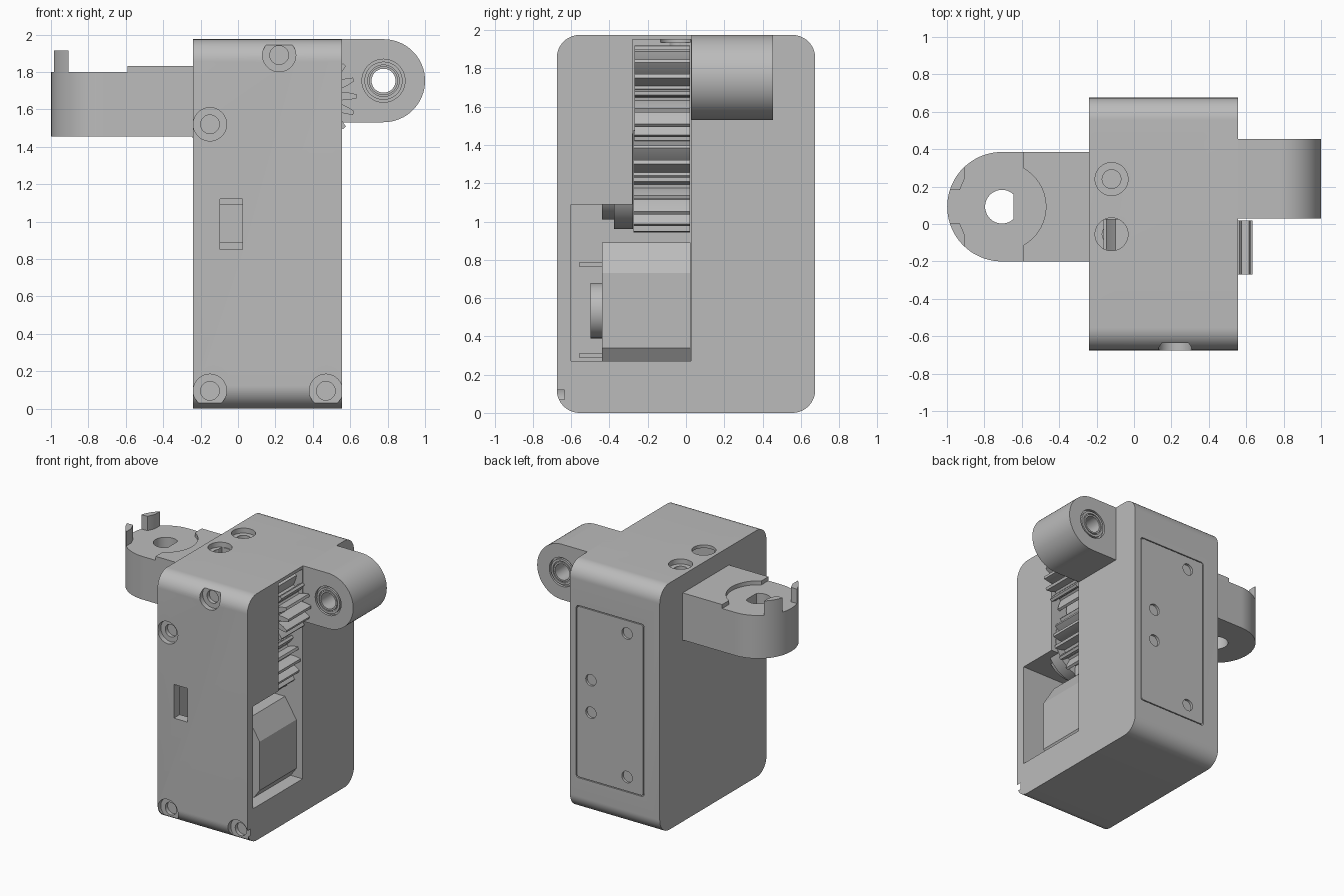
import bpy, bmesh
from math import sin, cos, pi, radians
from mathutils import Vector

if "Cube" in bpy.data.objects:
    bpy.data.objects.remove(bpy.data.objects["Cube"])

grey = bpy.data.materials.new("plain grey")
grey.use_nodes = True
COLOR = (0.5, 0.5, 0.5, 1)
grey.diffuse_color = COLOR
grey.node_tree.nodes["Principled BSDF"].inputs["Base Color"].default_value = COLOR


def arc(cx, cy, r, a0, a1, n=16):
    angles = [radians(a0 + (a1 - a0) * i / n) for i in range(n + 1)]
    return [(cx + r * cos(a), cy + r * sin(a)) for a in angles]


def circle(cx, cy, r, n=48):
    return arc(cx, cy, r, 0, 360, n)[:-1]


def rect(x0, x1, y0, y1):
    return [(x0, y0), (x1, y0), (x1, y1), (x0, y1)]


def rounded(x0, x1, y0, y1, r):
    return (arc(x1 - r, y1 - r, r, 0, 90) + arc(x0 + r, y1 - r, r, 90, 180)
            + arc(x0 + r, y0 + r, r, 180, 270) + arc(x1 - r, y0 + r, r, 270, 360))


def prism(name, pts, axis, lo, hi):
    """Extrude a 2D outline along an axis from lo to hi."""
    def place(p, h):
        return {"x": (h, p[0], p[1]), "y": (p[0], h, p[1]), "z": (p[0], p[1], h)}[axis]
    bm = bmesh.new()
    face = bm.faces.new([bm.verts.new(place(p, lo)) for p in pts])
    top = bmesh.ops.extrude_face_region(bm, geom=[face])["geom"]
    move = Vector(place((0, 0), hi - lo))
    bmesh.ops.translate(bm, vec=move, verts=[g for g in top if isinstance(g, bmesh.types.BMVert)])
    bmesh.ops.recalc_face_normals(bm, faces=bm.faces)
    mesh = bpy.data.meshes.new(name)
    bm.to_mesh(mesh)
    bm.free()
    mesh.materials.append(grey)
    obj = bpy.data.objects.new(name, mesh)
    bpy.context.scene.collection.objects.link(obj)
    return obj


def cut(obj, cutters):
    """Subtract every cutter, then bake the result and drop the cutters."""
    for c in cutters:
        c.hide_render = True
        mod = obj.modifiers.new("cut", "BOOLEAN")
        mod.operation, mod.solver, mod.object = "DIFFERENCE", "EXACT", c
    bpy.context.view_layer.update()
    deps = bpy.context.evaluated_depsgraph_get()
    mesh = bpy.data.meshes.new_from_object(obj.evaluated_get(deps))
    obj.modifiers.clear()
    obj.data = mesh
    for c in cutters:
        bpy.data.objects.remove(c)


def gear_outline(cx, cz, r, teeth, turn=0):
    pts = []
    for i in range(teeth):
        for step, rad in ((-0.36, r - 0.085), (-0.25, r - 0.04), (-0.11, r),
                          (0.11, r), (0.25, r - 0.04), (0.36, r - 0.085)):
            a = 2 * pi * (i + step + turn) / teeth
            pts.append((cx + rad * cos(a), cz + rad * sin(a)))
    return pts


# Housing with its openings
BACK, FRONT = 0.675, -0.675
housing = prism("housing", rounded(FRONT, BACK, 0, 1.975, 0.12), "x", -0.24, 0.555)
holes = [
    prism("motor_bay", rect(-0.6, 0.025, 0.27, 1.09), "x", -0.16, 0.7),
    prism("gear_bay", rect(-0.28, 0.025, 0.5, 1.95), "x", -0.16, 0.7),
    prism("switch_slot", rect(-0.095, 0.025, 0.85, 1.12), "y", -0.8, -0.55),
    prism("plate_pocket", rounded(-0.1, 0.5, 0.27, 1.65, 0.02), "y", 0.655, 0.8),
]
for x, z in ((0.22, 1.89), (-0.15, 1.52), (-0.15, 0.095), (0.47, 0.095)):
    holes.append(prism("head_bore", circle(x, z, 0.089), "y", -0.8, FRONT + 0.04))
    holes.append(prism("screw_bore", circle(x, z, 0.05), "y", -0.8, FRONT + 0.07))
for y in (0.24, -0.055):
    holes.append(prism("head_bore", circle(-0.12, y, 0.088), "z", 1.935, 2.1))
    holes.append(prism("screw_bore", circle(-0.12, y, 0.05), "z", 1.8, 2.1))
cut(housing, holes)

# Back plate with mounting holes
plate = prism("back_plate", rounded(-0.093, 0.493, 0.277, 1.643, 0.02), "y", 0.656, BACK)
mounts = ((0.05, 1.54), (0.05, 0.39), (0.37, 1.08), (0.37, 0.82))
cut(plate, [prism("mount_bore", circle(x, z, 0.046), "y", 0.6, 0.8) for x, z in mounts])

# Motor with boss and terminals
prism("motor", [(0.5, 0.34), (0.5, 0.73), (0.4, 0.89), (-0.1, 0.89), (-0.15, 0.73),
                (-0.15, 0.34), (-0.1, 0.271), (0.45, 0.271)], "y", -0.44, 0.024)
prism("motor_boss", circle(0.18, 0.535, 0.145), "y", -0.5, -0.43)
for z in (0.29, 0.765):
    prism("terminal", rect(0.12, 0.24, z, z + 0.02), "y", -0.56, -0.43)

# Gear train
prism("upper_gear", gear_outline(0.385, 1.67, 0.25, 17), "y", -0.27, 0.02)
prism("lower_gear", gear_outline(0.27, 1.21, 0.27, 18, 0.1), "y", -0.275, 0.02)
prism("gear_hub", circle(0.27, 1.21, 0.25), "y", -0.375, -0.276)
prism("gear_collar", circle(0.27, 1.21, 0.2), "y", -0.44, -0.37)

# Right hinge arm with bearing
HX, HZ = 0.778, 1.753
hinge = prism("right_hinge_arm", [(0.5, 1.975), (0.5, 1.531)] + arc(HX, HZ, 0.222, -90, 90, 32),
              "y", 0.03, 0.455)
cut(hinge, [prism("bearing_seat", circle(HX, HZ, 0.115), "y", -0.1, 0.05),
            prism("rear_seat", circle(HX, HZ, 0.115), "y", 0.435, 0.6),
            prism("hinge_bore", circle(HX, HZ, 0.064), "y", -0.1, 0.6)])
bearing = prism("bearing", circle(HX, HZ, 0.102), "y", 0.031, 0.454)
cut(bearing, [prism("bearing_bore", circle(HX, HZ, 0.064), "y", -0.1, 0.6)])
for lo, hi in ((0.02, 0.04), (0.445, 0.47)):
    groove = prism("groove", circle(HX, HZ, 0.084), "y", lo, hi)
    cut(groove, [prism("groove_core", circle(HX, HZ, 0.077), "y", -0.1, 0.6)])
    cut(bearing, [groove])

# Left arm with D-shaped socket
AX, AY, AR = -0.706, 0.0925, 0.2925
arm = prism("left_arm", [(-0.2, AY - AR), (-0.2, AY + AR)] + arc(AX, AY, AR, 90, 270, 40),
            "z", 1.455, 1.8)
cut(arm, [prism("shaft_socket", arc(AX, AY, 0.09, 47, 313, 40), "z", 1.3, 2)])
step = prism("left_arm_step", rect(-0.59, -0.2, AY - AR, AY + AR), "z", 1.795, 1.832)
cut(step, [prism("round_recess", circle(AX, AY, 0.235, 64), "z", 1.7, 2)])
prism("left_arm_lip", rect(-0.247, -0.2, AY - AR, AY + AR), "z", 1.45, 1.6)

# Upright tabs at the arm tip
outline = arc(0, 0, AR, 133, 162) + [(-0.225, 0.09), (-0.2, 0.15)]
for side in (1, -1):
    prism("arm_tab", [(AX + x, AY + side * y) for x, y in outline], "z", 1.795, 1.915)

# Smooth round walls, keep edges crisp
for obj in bpy.context.scene.objects:
    obj.select_set(obj.type == "MESH")
bpy.context.view_layer.objects.active = housing
bpy.ops.object.shade_smooth_by_angle(angle=radians(25))
